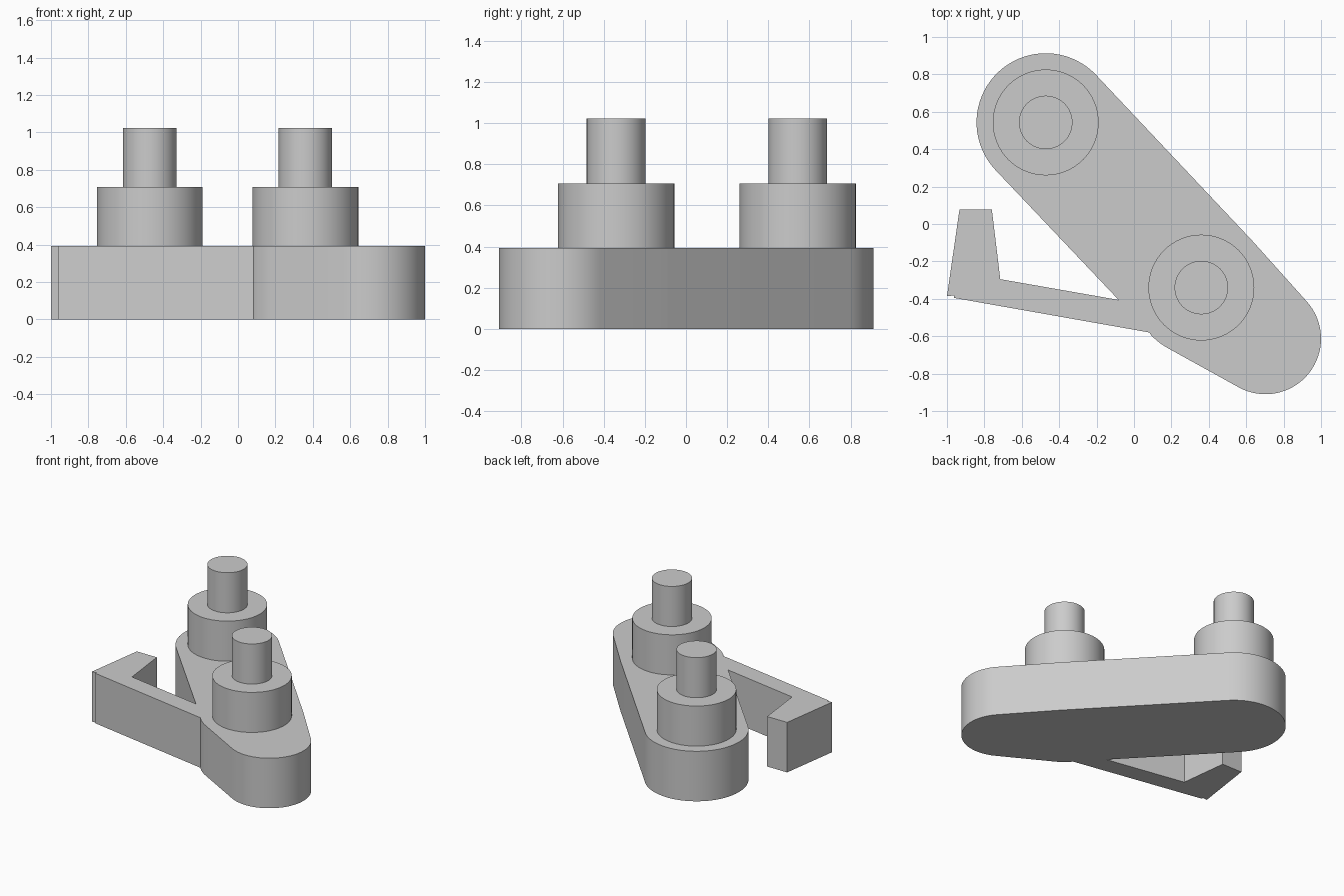
import bpy, bmesh
from math import cos, sin, radians, pi

cube = bpy.data.objects.get("Cube")
if cube:
    bpy.data.objects.remove(cube, do_unlink=True)

GREY = (0.6, 0.6, 0.6, 1)
grey = bpy.data.materials.new("plain grey")
grey.use_nodes = True
grey.diffuse_color = GREY
grey.node_tree.nodes["Principled BSDF"].inputs["Base Color"].default_value = GREY

BASE_TOP, SHOULDER, PEG_TOP = 0.393, 0.708, 1.023
BACK, MIDDLE, NOSE = (-0.472, 0.543), (0.36, -0.34), (0.703, -0.613)


def arc(centre, radius, start, end, steps):
    angles = [radians(start + (end - start) * i / steps) for i in range(steps + 1)]
    return [(centre[0] + radius * cos(a), centre[1] + radius * sin(a)) for a in angles]


def finish(name, bm):
    bmesh.ops.recalc_face_normals(bm, faces=bm.faces)
    mesh = bpy.data.meshes.new(name)
    bm.to_mesh(mesh)
    bm.free()
    mesh.materials.append(grey)
    obj = bpy.data.objects.new(name, mesh)
    bpy.context.collection.objects.link(obj)
    bpy.ops.object.select_all(action='DESELECT')
    obj.select_set(True)
    bpy.context.view_layer.objects.active = obj
    bpy.ops.object.shade_smooth_by_angle(angle=radians(30))


def slab(name, outline, height):
    bm = bmesh.new()
    face = bm.faces.new([bm.verts.new((x, y, 0)) for x, y in outline])
    top = bmesh.ops.extrude_face_region(bm, geom=[face], use_keep_orig=True)["geom"]
    bmesh.ops.translate(bm, vec=(0, 0, height),
                        verts=[v for v in top if isinstance(v, bmesh.types.BMVert)])
    finish(name, bm)


def stepped_peg(name, centre):
    # lathe a stepped half profile about the peg axis
    profile = [(0, BASE_TOP), (0.283, BASE_TOP), (0.283, SHOULDER),
               (0.143, SHOULDER), (0.143, PEG_TOP), (0, PEG_TOP)]
    bm = bmesh.new()
    verts = [bm.verts.new((centre[0] + r, centre[1], z)) for r, z in profile]
    edges = [bm.edges.new(pair) for pair in zip(verts, verts[1:])]
    bmesh.ops.spin(bm, geom=verts + edges, cent=(*centre, 0), axis=(0, 0, 1),
                   angle=2 * pi, steps=64, use_merge=True)
    bmesh.ops.remove_doubles(bm, verts=bm.verts, dist=0.0005)
    finish(name, bm)


# Base plate: bent rounded bar with a hooked side arm
hook_arm = [(-0.082, -0.406), (-0.715, -0.295), (-0.76, 0.077), (-0.933, 0.077),
            (-1.0, -0.386), (-0.963, -0.382), (-0.963, -0.395), (0.083, -0.58)]
outline = (arc(NOSE, 0.297, 241.5, 401.6, 32)
           + arc(MIDDLE, 0.37, 41.6, 43.2, 2)
           + arc(BACK, 0.37, 43.2, 223.2, 36)
           + hook_arm
           + arc(MIDDLE, 0.37, 223.2, 241.5, 5))
slab("base_plate_with_hook_arm", outline, BASE_TOP)

# Two stepped pegs
stepped_peg("back_peg", BACK)
stepped_peg("front_peg", MIDDLE)
